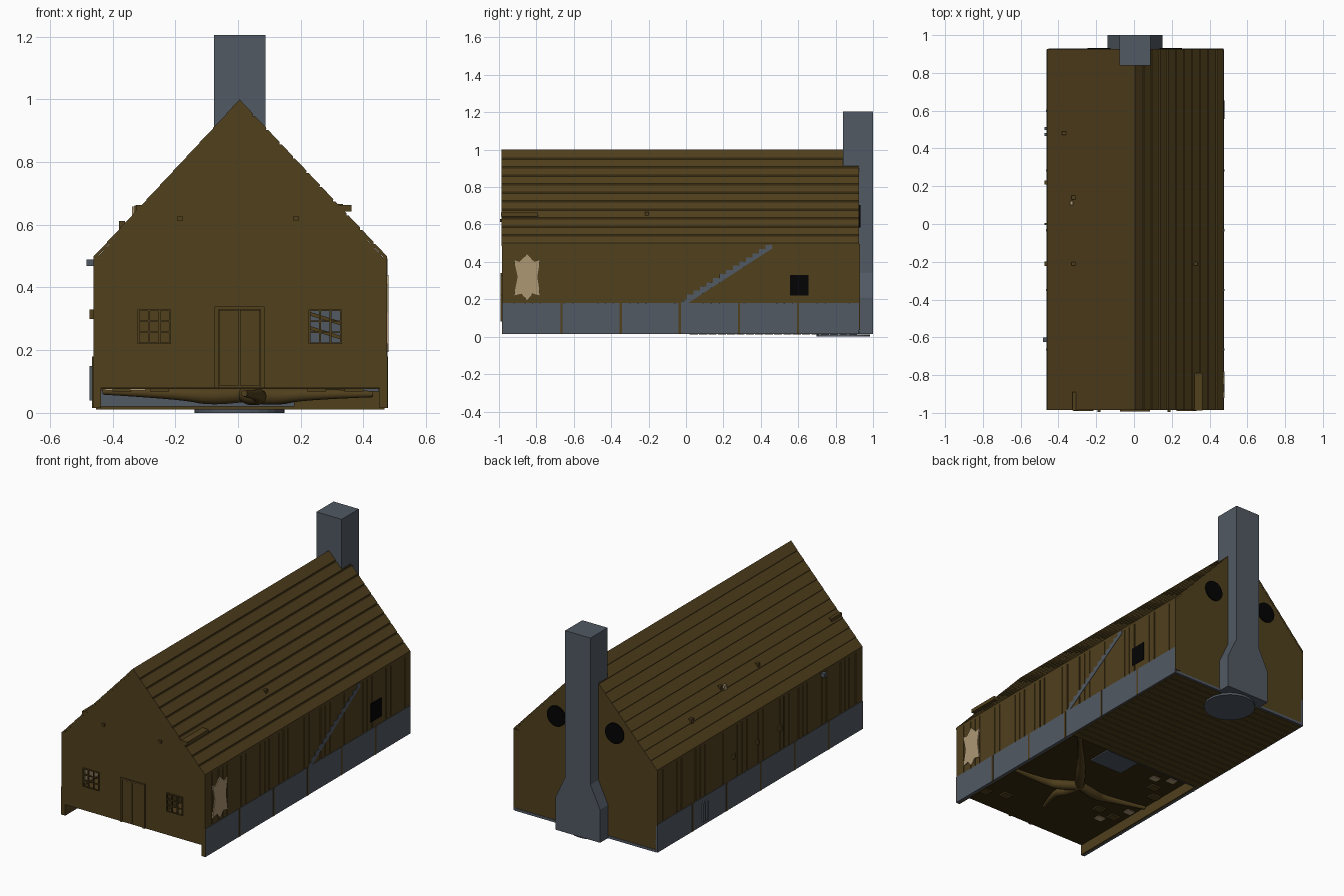
import bpy, bmesh, math
from mathutils import Vector

cube = bpy.data.objects.get("Cube")
if cube:
    bpy.data.objects.remove(cube, do_unlink=True)


def material(name, rgb):
    m = bpy.data.materials.new(name)
    m.diffuse_color = (*rgb, 1)
    m.use_nodes = True
    bsdf = next(n for n in m.node_tree.nodes if n.type == 'BSDF_PRINCIPLED')
    bsdf.inputs["Base Color"].default_value = (*rgb, 1)
    return m


WOOD = material("brown wood", (.08, .05, .012))
EARTH = material("dark brown underfloor", (.04, .025, .005))
STONE = material("blue grey stone", (.083, .1, .125))
HIDE = material("tan hide", (.42, .31, .175))
BLACK = material("black opening", (.001, .001, .001))


def finish(name, bm, mat):
    bmesh.ops.recalc_face_normals(bm, faces=bm.faces)
    me = bpy.data.meshes.new(name)
    bm.to_mesh(me)
    bm.free()
    me.materials.append(mat)
    ob = bpy.data.objects.new(name, me)
    bpy.context.collection.objects.link(ob)
    return ob


def add_box(bm, x, y, z):
    vs = [bm.verts.new((a, b, c)) for a in x for b in y for c in z]
    for f in ((0, 1, 3, 2), (4, 6, 7, 5), (0, 4, 5, 1), (2, 3, 7, 6), (0, 2, 6, 4), (1, 5, 7, 3)):
        bm.faces.new([vs[i] for i in f])


def boxes(name, mat, *spans):
    bm = bmesh.new()
    for s in spans:
        add_box(bm, *s)
    return finish(name, bm, mat)


def prism(name, mat, pts, axis, lo, hi):
    """Extrude a flat outline along 'x' (points are y,z) or 'y' (points are x,z)."""
    bm = bmesh.new()
    place = (lambda p, t: (t, *p)) if axis == 'x' else (lambda p, t: (p[0], t, p[1]))
    a = [bm.verts.new(place(p, lo)) for p in pts]
    b = [bm.verts.new(place(p, hi)) for p in pts]
    bm.faces.new(a)
    bm.faces.new(b)
    for i in range(len(pts)):
        j = (i + 1) % len(pts)
        bm.faces.new((a[i], a[j], b[j], b[i]))
    return finish(name, bm, mat)


def disc(name, mat, loc, r, depth, rot=(0, 0, 0)):
    bpy.ops.mesh.primitive_cylinder_add(vertices=28, radius=r, depth=depth, location=loc, rotation=rot)
    ob = bpy.context.object
    ob.name = name
    ob.data.materials.append(mat)


F, BACK, EAVE, RIDGE = -.985, .925, .5, 1.0
MID, WL, WR = .005, -.461, .475
GROOVE = .008
WINDOWS = (("right", -.32), ("left", .225))

# Main gabled body, raised at the front over an open crawl space, with window recesses cut in
IL, IR = WL + GROOVE, WR - GROOVE
body = prism("house_body", WOOD, [(IL, .08), (IR, .08), (IR, EAVE - .008), (MID, RIDGE - .012), (IL, EAVE - .008)],
             'y', F, BACK)
cutter = boxes("window_cutter", WOOD, *[((x, x + .105), (F - .05, F + .25), (.22, .33)) for _, x in WINDOWS])
mod = body.modifiers.new("window_recesses", 'BOOLEAN')
mod.object = cutter
mod.solver = 'EXACT'
bpy.context.view_layer.objects.active = body
bpy.ops.object.modifier_apply(modifier=mod.name)
bpy.data.objects.remove(cutter, do_unlink=True)

# Floor and crawl space
boxes("rear_floor", WOOD, ((IL, IR), (.02, BACK), (.025, .08)))
boxes("floor_planks", WOOD, *[((IL, IR), (.02 + i * .05, .064 + i * .05), (.011, .026)) for i in range(18)])
boxes("crawl_space_ceiling", EARTH, ((IL, IR), (F + .01, .02), (.076, .081)))
boxes("crawl_space_stone", STONE, ((-.44, .18), (.0, .019), (.02, .072)))

# Overlapping roof courses: thick stepped boards on the left slope, thin laps on the right
COURSES = 11
for side, edge, steps in (("left", WR, ((-.001, -.007), (.006, -.007))), ("right", WL, ((0, -.003),))):
    pts = [(MID, RIDGE)]
    for i in range(1, COURSES + 1):
        t = i / COURSES
        x, z = MID + (edge - MID) * t, RIDGE + (EAVE - RIDGE) * t
        pts.append((x, z))
        if i < COURSES:
            pts += [(x + dx, z + dz) for dx, dz in steps]
    pts += [(edge, EAVE - .015), (MID, RIDGE - .02)]
    prism(side + "_roof_courses", WOOD, pts, 'y', F - .001, BACK + .001)

# Side walls: uneven boards with open grooves, stone footing, footing posts
SEAMS = (-.92, -.86, -.82, -.78, -.65, -.605, -.47, -.43, -.39, -.3, -.255, -.215, -.06, -.015,
         .09, .135, .18, .31, .485, .525, .57, .7, .745, .875)
boards = list(zip((F,) + tuple(y + .003 for y in SEAMS), tuple(y - .003 for y in SEAMS) + (BACK,)))
for side, s, wall in (("left", 1, WR), ("right", -1, WL)):
    def out(a, b):
        return sorted((wall + s * a, wall + s * b))
    boxes(side + "_wall_boards", WOOD, *[(out(-.012, 0), y, (.17, EAVE - .004)) for y in boards])
    boxes(side + "_stone_footing", STONE, (out(-.014, .002), (F + .003, BACK), (.015, .18)))
    boxes(side + "_footing_end", WOOD, (out(-.014, .002), (F, F + .003), (.015, .18)))
    boxes(side + "_inner_sill", WOOD, (out(-.024, -.013), (F, .02), (.015, .08)))
    boxes(side + "_footing_posts", WOOD,
          *[(out(0, .004), (c - .006, c + .006), (.015, .18)) for c in (-.665 + .316 * i for i in range(5))])
boxes("rear_stone_strip", STONE, ((IL, IR), (BACK - .01, BACK + .003), (.015, .03)))
boxes("rear_corner_board", WOOD, ((.44, WR), (BACK, BACK + .004), (.035, EAVE - .004)))

# Left wall features: stepped stair, dark window, stretched hide
STEPS = 14
run, rise = .49 / STEPS, .31 / STEPS
stair = [(-.03, .18), (.012, .18), (.462, EAVE - .028), (.46, EAVE - .008)]
for i in range(STEPS, 1, -1):
    y, z = -.03 + run * i, .18 + rise * i
    stair += [(y - run, z), (y - run, z - rise)]
prism("wall_stair", STONE, stair, 'x', WR - .01, WR + .002)
boxes("side_window", BLACK, ((WR - .01, WR + .004), (.555, .655), (.22, .33)))
hide = [(-.92, .41), (-.89, .4), (-.85, .44), (-.81, .4), (-.78, .41), (-.795, .32),
        (-.78, .22), (-.82, .23), (-.85, .195), (-.88, .23), (-.92, .22), (-.9, .32)]
prism("stretched_hide", HIDE, hide, 'x', WR, WR + .005)

# Right wall fittings
boxes("right_wall_brackets", WOOD, *[((WL - .013, WL), (c - w, c + w), (.3, .33))
      for c, w in ((.22, .01), (0, .006), (-.21, .012))])
boxes("right_footing_rails", STONE, *[((WL - .013, WL), (c - .008, c + .008), (.04, .15)) for c in (.475, .505)])
boxes("right_wall_lamp", STONE, ((WL - .022, WL), (-.625, -.6), (.468, .49)))

# Front door with raised frame and two leaves
boxes("door_frame", WOOD, ((-.075, -.062), (F - .008, F), (.08, .34)), ((.072, .085), (F - .008, F), (.08, .34)),
      ((-.062, .072), (F - .008, F), (.33, .34)))
boxes("door_leaves", WOOD, ((-.06, .003), (F - .005, F), (.088, .328)), ((.007, .07), (F - .005, F), (.088, .328)))

# Front window lattices over the recesses, and what shows inside
for side, x0 in WINDOWS:
    bars = [((x0 + .1 * i / 3, x0 + .1 * i / 3 + .006), (F - .006, F + .004), (.22, .33)) for i in range(4)]
    bars += [((x0, x0 + .105), (F - .006, F + .004), (.22 + .105 * i / 3, .225 + .105 * i / 3)) for i in range(4)]
    boxes(side + "_window_lattice", WOOD, *bars)
boxes("inner_stone_wall", STONE, ((.23, .329), (F + .24, F + .249), (.222, .328)))
for i, z in enumerate((.235, .28)):
    prism(f"inner_brace_{i}", WOOD, [(.23, z + .03), (.325, z), (.325, z + .012), (.23, z + .042)],
          'y', F + .22, F + .24)
boxes("inner_hanging_hide", HIDE, ((-.32, -.316), (F + .01, F + .14), (.235, .32)))

# Pegs on the front gable and the roof
boxes("gable_pegs", WOOD, *[((x - .008, x + .008), (F - .01, F), (.612, .628)) for x in (-.185, .185)])
boxes("roof_pegs", WOOD, *[((x - .01, x + .01), (y - .01, y + .01), (z - .03, z + .012))
      for x, y, z in ((-.37, .48, .6), (-.32, .14, .65), (-.32, -.21, .65), (.325, -.21, .655))])
boxes("roof_hide_tag", HIDE, ((-.338, -.322), (.1, .122), (.63, .658)))
boxes("roof_beams", WOOD, ((.31, .362), (F - .003, -.79), (.642, .663)), ((-.326, -.3), (F - .003, -.89), (.642, .663)))

# Chimney with flared foot, deeper stack above the roof, round hearth slab
shaft = [(-.14, .015), (.15, .015), (.15, .21), (.088, .34), (.088, .92), (-.077, .92), (-.077, .34), (-.14, .21)]
prism("chimney_shaft", STONE, shaft, 'y', BACK - .01, 1.0)
boxes("chimney_stack", STONE, ((-.077, .088), (.84, 1.0), (.905, 1.205)))
disc("hearth_slab", STONE, (.005, .84, .0065), .143, .013)
for side, x in (("right", -.185), ("left", .195)):
    disc(side + "_rear_round_window", BLACK, (x, BACK + .004, .645), .06, .008, (math.pi / 2, 0, 0))

# Loose slabs and scraps under the front floor
boxes("underfloor_slabs", STONE, ((-.08, .14), (-.21, -.03), (.068, .077)), ((.33, .45), (-.06, .0), (.068, .077)))
boxes("underfloor_scraps", HIDE, *[((x - .025, x + .025), (y - .02, y + .02), (.072, .077))
      for x, y in ((-.27, -.14), (-.36, -.1), (-.32, -.68), (-.4, -.52))])
boxes("underfloor_chips", WOOD, *[((x - .03, x + .03), (y - .025, y + .025), (.068, .077))
      for x, y in ((.37, -.86), (-.33, -.22), (.25, -.82), (-.4, -.3), (-.25, -.6), (-.37, -.62))])

# Sprawling tapered root hanging under the floor: thick at the middle, thin at the tips
curve = bpy.data.curves.new("sprawling_root", 'CURVE')
curve.dimensions = '3D'
curve.bevel_depth = .026
curve.bevel_resolution = 3
curve.use_fill_caps = True
centre = Vector((.02, -.45, .06))
for tip, bend in (((.4, .0, .066), (.2, -.22, .06)), ((.43, -.55, .06), (.2, -.55, .06)),
                  ((.02, -.76, .062), (.08, -.6, .056)), ((-.43, -.42, .068), (-.18, -.48, .062))):
    sp = curve.splines.new('NURBS')
    sp.points.add(3)
    mid = (Vector(bend) + centre) / 2 - Vector((0, 0, .01))
    for p, co, r in zip(sp.points, (centre, mid, Vector(bend), Vector(tip)), (1, 1.2, .75, .4)):
        p.co = (*co, 1)
        p.radius = r
    sp.order_u = 3
    sp.use_endpoint_u = True
curve.materials.append(WOOD)
bpy.context.collection.objects.link(bpy.data.objects.new("sprawling_root", curve))
